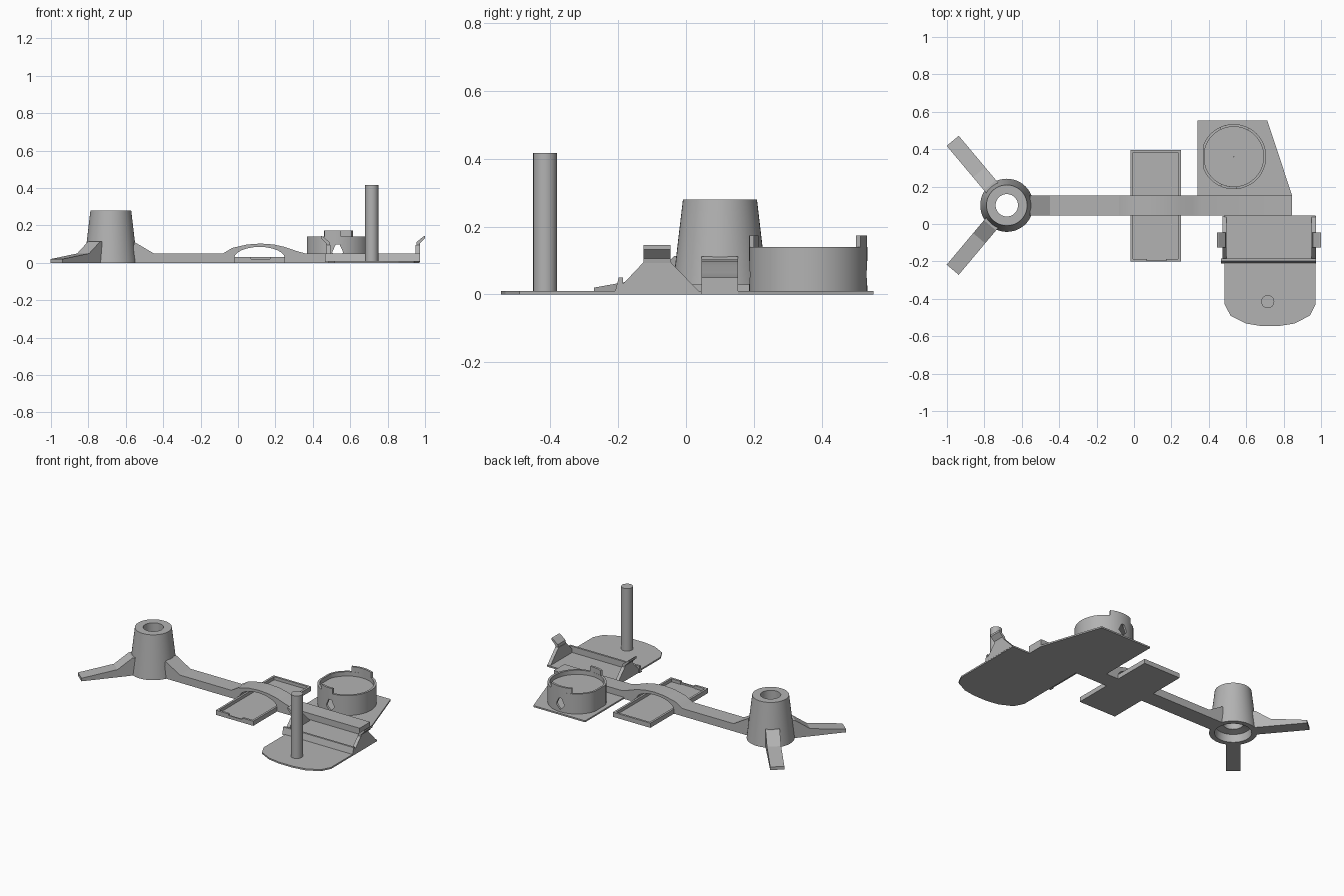
import bpy, bmesh
from math import cos, sin, pi, radians
from mathutils import Matrix, Vector

if "Cube" in bpy.data.objects:
    bpy.data.objects.remove(bpy.data.objects["Cube"])

grey = bpy.data.materials.new("plain grey")
grey.use_nodes = True
COLOUR = (0.45, 0.45, 0.45, 1)
grey.diffuse_color = COLOUR
grey.node_tree.nodes["Principled BSDF"].inputs["Base Color"].default_value = COLOUR


def finish(name, bm, smooth=False):
    bmesh.ops.remove_doubles(bm, verts=bm.verts, dist=1e-5)
    bmesh.ops.recalc_face_normals(bm, faces=bm.faces)
    mesh = bpy.data.meshes.new(name)
    bm.to_mesh(mesh)
    bm.free()
    mesh.materials.append(grey)
    ob = bpy.data.objects.new(name, mesh)
    bpy.context.collection.objects.link(ob)
    if smooth:
        bpy.ops.object.select_all(action='DESELECT')
        ob.select_set(True)
        bpy.context.view_layer.objects.active = ob
        bpy.ops.object.shade_smooth_by_angle(angle=radians(30))
    return ob


def prism(name, outline, lo, hi, axis="z", matrix=None, smooth=False):
    """Extrude a 2D outline along an axis: z uses (x, y), y uses (x, z), x uses (y, z)."""
    place = {"z": lambda a, b, h: (a, b, h),
             "y": lambda a, b, h: (a, h, b),
             "x": lambda a, b, h: (h, a, b)}[axis]
    bm = bmesh.new()
    low = [bm.verts.new(place(a, b, lo)) for a, b in outline]
    high = [bm.verts.new(place(a, b, hi)) for a, b in outline]
    bm.faces.new(low)
    bm.faces.new(high[::-1])
    n = len(outline)
    for i in range(n):
        j = (i + 1) % n
        bm.faces.new((low[i], low[j], high[j], high[i]))
    if matrix:
        bm.transform(matrix)
    return finish(name, bm, smooth)


def box(name, x0, x1, y0, y1, z0, z1):
    return prism(name, [(x0, y0), (x1, y0), (x1, y1), (x0, y1)], z0, z1)


def lathe(name, profile, x, y, flat_x=None):
    """Revolve a closed (radius, z) profile, optionally flattening its -x side."""
    bm = bmesh.new()
    verts = [bm.verts.new((r, 0, z)) for r, z in profile]
    edges = [bm.edges.new((verts[i - 1], verts[i])) for i in range(len(verts))]
    bmesh.ops.spin(bm, geom=verts + edges, cent=(0, 0, 0), axis=(0, 0, 1),
                   angle=2 * pi, steps=48, use_merge=True)
    if flat_x:
        for v in bm.verts:
            inset = 0.012 if v.co.xy.length < 0.17 else 0
            v.co.x = max(v.co.x, flat_x + inset)
    bm.transform(Matrix.Translation((x, y, 0)))
    return finish(name, bm, True)


# Hollow tapered hub
HUB = Vector((-0.68, 0.10, 0))
lathe("hub", [(0.142, 0), (0.109, 0.28), (0.06, 0.28), (0.06, 0.06),
              (0.105, 0.05), (0.11, 0)], HUB.x, HUB.y)

# Two splayed legs
leg_profile = [(0.112, 0), (0.45, 0), (0.45, 0.02), (0.23, 0.05), (0.14, 0.113), (0.105, 0.115)]
for side, angle in (("back", 130), ("front", -130)):
    turn = Matrix.Translation(HUB) @ Matrix.Rotation(radians(angle), 4, 'Z')
    prism(side + "_leg", leg_profile, -0.042, 0.042, "y", turn)

# Long arm with an arched bridge and a ramp at the hub
arm_profile = [(-0.57, 0), (-0.02, 0), (-0.02, 0.025)]
arm_profile += [(0.115 - 0.135 * cos(t), 0.025 + 0.06 * sin(t))
                for t in (pi * i / 12 for i in range(1, 12))]
arm_profile += [(0.25, 0.025), (0.25, 0), (0.845, 0), (0.845, 0.05), (0.36, 0.05),
                (0.31, 0.064), (0.25, 0.085), (0.19, 0.098), (0.12, 0.103), (0.05, 0.098),
                (-0.03, 0.08), (-0.08, 0.05), (-0.45, 0.05), (-0.555, 0.112)]
prism("arm", arm_profile, 0.045, 0.153, "y", smooth=True)

# Shallow tray under the bridge
X0, X1, Y0, Y1, RIM = -0.02, 0.25, -0.2, 0.395, 0.014
box("tray_floor", X0, X1, Y0, Y1, 0, 0.01)
box("tray_left_rim", X1 - RIM, X1, Y0, Y1, 0.005, 0.03)
box("tray_right_rim", X0, X0 + RIM, Y0, Y1, 0.005, 0.03)
box("tray_back_rim", X0, X1, Y1 - RIM, Y1, 0.005, 0.03)
box("tray_front_rim", X0, X1, Y0, Y0 + 0.008, 0.005, 0.02)
for name, a, b in (("right", X0, 0.07), ("left", 0.17, X1)):
    box("tray_front_rim_" + name, a, b, Y0, Y0 + RIM, 0.005, 0.03)

# Thin base plates
prism("back_plate", [(0.34, 0.153), (0.34, 0.553), (0.713, 0.553), (0.845, 0.153),
                     (0.845, 0.1), (0.4, 0.1)], 0, 0.01)
MID = 0.728
half = [(0.243, 0.045), (0.243, -0.43), (0.212, -0.49), (0.13, -0.532), (0.05, -0.545)]
prism("front_plate", [(MID + x, y) for x, y in half]
      + [(MID - x, y) for x, y in half[::-1]], 0, 0.01)

# Round cup with a raised floor and openings front and back
CX, CY, R = 0.533, 0.36, 0.174
cup = lathe("cup", [(R, 0.005), (R, 0.14), (0.16, 0.14), (0.16, 0.112), (0.001, 0.112),
                    (0.001, 0.102), (0.16, 0.102), (0.16, 0.005)], CX, CY, -0.165)
cutter = prism("opening_cutter", [(CX, 0.025), (CX + 0.03, 0.055), (CX + 0.01, 0.099),
                                  (CX - 0.01, 0.099), (CX - 0.03, 0.055)], 0.1, 0.6, "y")
cutter.hide_render = True
cut = cup.modifiers.new("openings", 'BOOLEAN')
cut.object, cut.operation, cut.solver = cutter, 'DIFFERENCE', 'EXACT'
bpy.context.view_layer.objects.active = cup
bpy.ops.object.modifier_apply(modifier=cut.name)
bpy.data.objects.remove(cutter)

# Raised rim tabs on the cup
for name, start, end in (("back", 62, 115), ("front", 246, 276)):
    arc = [radians(start + (end - start) * i / 8) for i in range(9)]
    ring = [(CX + R * cos(a), CY + R * sin(a)) for a in arc]
    ring += [(CX + 0.16 * cos(a), CY + 0.16 * sin(a)) for a in arc[::-1]]
    prism(name + "_cup_tab", ring, 0.135, 0.174, smooth=True)

# Cradle: sloped side walls with outward-hooked clips, and a front rail
wall = [(-0.21, 0.005), (0.042, 0.005), (-0.045, 0.095), (-0.125, 0.095)]
hook = [(0.222, 0.08), (0.242, 0.08), (0.246, 0.106), (0.272, 0.132),
        (0.272, 0.145), (0.262, 0.14), (0.228, 0.112)]
for name, s in (("left", 1), ("right", -1)):
    cx = MID - 0.012 * (s < 0)
    prism(name + "_cradle_wall", wall, cx + s * 0.222, cx + s * 0.244, "x")
    prism(name + "_clip", [(cx + s * x, z) for x, z in hook], -0.125, -0.045, "y")
prism("cradle_rail", [(-0.21, 0.005), (-0.185, 0.005), (-0.185, 0.05), (-0.198, 0.05)],
      0.465, 0.972, "x")

# Upright post
bm = bmesh.new()
bmesh.ops.create_cone(bm, cap_ends=True, segments=32, radius1=0.035, radius2=0.035,
                      depth=0.412, matrix=Matrix.Translation((0.715, -0.415, 0.211)))
finish("post", bm, True)
